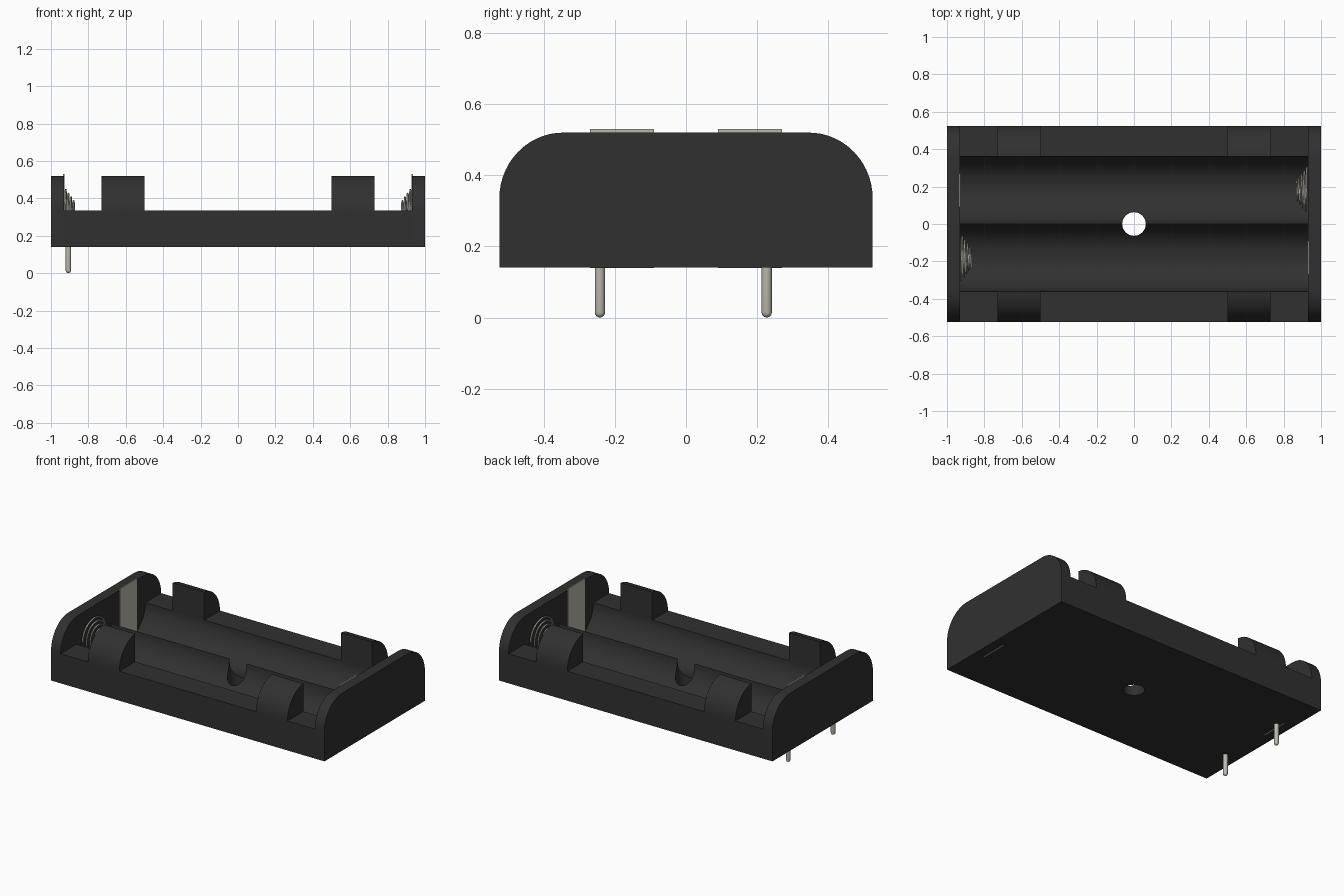
import bpy, bmesh
from math import sin, cos, pi, radians
from mathutils import Matrix, Vector

cube = bpy.data.objects.get("Cube")
if cube:
    bpy.data.objects.remove(cube, do_unlink=True)

FLOOR, RAIL, TOP = 0.14, 0.335, 0.52   # heights of the case
WIDTH, BAY, WALL = 0.525, 0.18, 0.93   # half width, bay radius, inner wall x


def material(name, color, rough):
    m = bpy.data.materials.new(name)
    m.use_nodes = True
    m.diffuse_color = (*color, 1)
    bsdf = m.node_tree.nodes["Principled BSDF"]
    bsdf.inputs["Base Color"].default_value = (*color, 1)
    bsdf.inputs["Roughness"].default_value = rough
    return m


black = material("black plastic", (0.03, 0.03, 0.03), 0.6)
metal = material("nickel metal", (0.50, 0.48, 0.42), 0.4)


def finish(name, bm, mat, smooth=True):
    bmesh.ops.recalc_face_normals(bm, faces=bm.faces)
    mesh = bpy.data.meshes.new(name)
    bm.to_mesh(mesh)
    bm.free()
    ob = bpy.data.objects.new(name, mesh)
    bpy.context.collection.objects.link(ob)
    mesh.materials.append(mat)
    bpy.ops.object.select_all(action='DESELECT')
    ob.select_set(True)
    bpy.context.view_layer.objects.active = ob
    if smooth:
        bpy.ops.object.shade_smooth_by_angle(angle=radians(30))
    return ob


def arc(cy, cz, ry, rz, start, end, steps):
    angles = [radians(start + (end - start) * i / steps) for i in range(steps + 1)]
    return [(cy + ry * cos(a), cz + rz * sin(a)) for a in angles]


def extrude_profile(name, profile, x0, x1, mat):
    """Sweep a (y, z) outline along x."""
    bm = bmesh.new()
    face = bm.faces.new([bm.verts.new((x0, y, z)) for y, z in profile])
    new = bmesh.ops.extrude_face_region(bm, geom=[face])["geom"]
    verts = [v for v in new if isinstance(v, bmesh.types.BMVert)]
    bmesh.ops.translate(bm, verts=verts, vec=(x1 - x0, 0, 0))
    return finish(name, bm, mat)


# Tray with two round battery bays
tray_outline = [(-WIDTH, FLOOR), (WIDTH, FLOOR), (WIDTH, RAIL)]
tray_outline += arc(BAY, RAIL, BAY, BAY, 0, -180, 32)
tray_outline += arc(-BAY, RAIL, BAY, BAY, 0, -180, 32)[1:]
tray_outline += [(-WIDTH, RAIL)]
tray = extrude_profile("tray", tray_outline, -WALL, WALL, black)

# Screw hole through the middle ridge
bm = bmesh.new()
bmesh.ops.create_cone(bm, cap_ends=True, segments=32, radius1=0.063, radius2=0.063,
                      depth=1, matrix=Matrix.Translation((0, 0, RAIL)))
cutter = finish("hole_cutter", bm, black, False)
cutter.hide_render = True
mod = tray.modifiers.new("screw_hole", 'BOOLEAN')
mod.operation = 'DIFFERENCE'
mod.solver = 'EXACT'
mod.object = cutter
bpy.context.view_layer.objects.active = tray
bpy.ops.object.modifier_apply(modifier=mod.name)
bpy.data.objects.remove(cutter, do_unlink=True)

# End walls with rounded shoulders
shoulder = (WIDTH - BAY, RAIL, BAY, TOP - RAIL)
right_arc = arc(*shoulder, 0, 90, 14)
wall_outline = [(-WIDTH, FLOOR), (WIDTH, FLOOR)] + right_arc
wall_outline += [(-y, z) for y, z in reversed(right_arc)]
for side, s in (("left", 1), ("right", -1)):
    extrude_profile(side + "_end_wall", wall_outline, s * WALL, s, black)

# Four retaining clips on the rails
clip_outline = [(0.36, RAIL)] + arc(*shoulder, 0, 85, 14) + [(0.36, TOP)]
for side, s in (("left", 1), ("right", -1)):
    for end, t in (("back", 1), ("front", -1)):
        extrude_profile(f"{end}_{side}_clip", [(t * y, z) for y, z in clip_outline],
                        s * 0.5, s * 0.73, black)

# Flat contacts and conical springs, swapped between the two ends
for side, s in (("left", 1), ("right", -1)):
    bm = bmesh.new()
    bmesh.ops.create_cube(bm, size=1)
    bmesh.ops.scale(bm, verts=bm.verts, vec=(0.007, 0.18, 0.391))
    bmesh.ops.translate(bm, verts=bm.verts, vec=(s * 0.931, -s * 0.18, 0.3345))
    finish(side + "_flat_contact", bm, metal, False)

    turns, per_turn = 4, 32
    curve = bpy.data.curves.new(side + "_spring", 'CURVE')
    curve.dimensions = '3D'
    curve.bevel_depth = 0.005
    curve.bevel_resolution = 2
    curve.use_fill_caps = True
    spline = curve.splines.new('POLY')
    count = turns * per_turn
    spline.points.add(count)
    for i, point in enumerate(spline.points):
        f = i / count
        a = 2 * pi * turns * f
        r = 0.122 - 0.078 * f
        point.co = (s * (0.925 - 0.057 * f), s * (0.18 + r * cos(a)), 0.328 + r * sin(a), 1)
    curve.materials.append(metal)
    spring = bpy.data.objects.new(side + "_spring", curve)
    bpy.context.collection.objects.link(spring)

# Round-tipped solder pins
for name, y in (("front_pin", -0.242), ("back_pin", 0.227)):
    r = 0.0145
    bm = bmesh.new()
    outline = [(0, 0)] + [(r * sin(a), r - r * cos(a)) for a in (pi / 8, pi / 4, 3 * pi / 8, pi / 2)]
    outline += [(r, 0.145), (0, 0.145)]
    verts = [bm.verts.new((x, 0, z)) for x, z in outline]
    edges = [bm.edges.new(pair) for pair in zip(verts, verts[1:])]
    bmesh.ops.spin(bm, geom=verts + edges, cent=(0, 0, 0), axis=(0, 0, 1),
                   angle=2 * pi, steps=20)
    bmesh.ops.remove_doubles(bm, verts=bm.verts, dist=0.0001)
    bmesh.ops.translate(bm, verts=bm.verts, vec=Vector((-0.907, y, 0)))
    finish(name, bm, metal)
